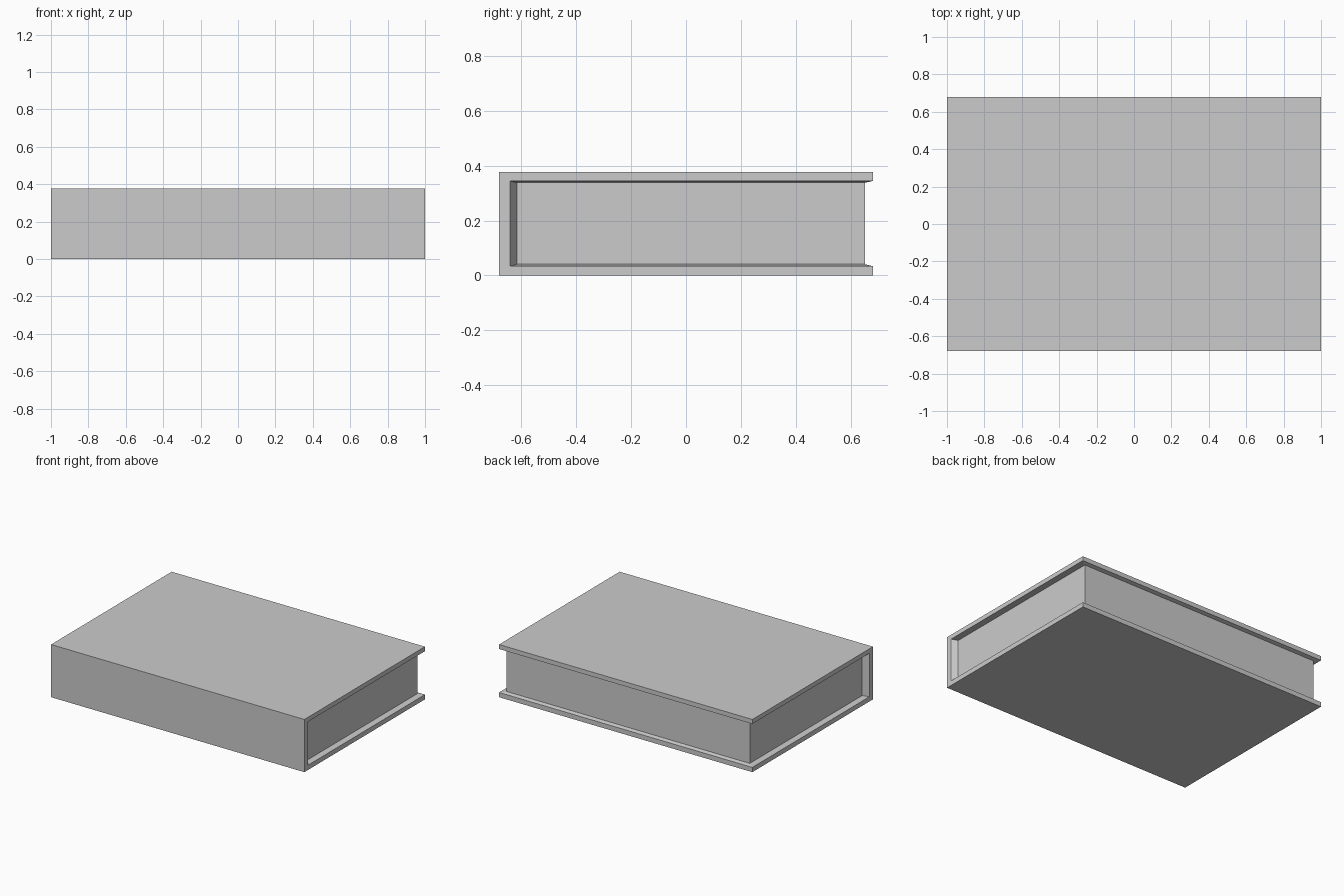
import bpy
import bmesh

cube = bpy.data.objects.get("Cube")
if cube:
    bpy.data.objects.remove(cube, do_unlink=True)

grey = bpy.data.materials.new("light_grey")
grey.use_nodes = True
colour = (0.6, 0.6, 0.6, 1)
grey.diffuse_color = colour
grey.node_tree.nodes["Principled BSDF"].inputs["Base Color"].default_value = colour


def add_object(name, bm):
    bmesh.ops.recalc_face_normals(bm, faces=bm.faces)
    mesh = bpy.data.meshes.new(name)
    bm.to_mesh(mesh)
    bm.free()
    mesh.materials.append(grey)
    obj = bpy.data.objects.new(name, mesh)
    bpy.context.collection.objects.link(obj)
    return obj


def bracket(front, back, bottom, top):
    """C-shaped path in (y, z), open at the back."""
    return [(back, top), (front, top), (front, bottom), (back, bottom)]


# Cover: outside, inner rim at the ends, and the seat around the pages
HALF, PAGE_HALF = 1.0, 0.96
PAGE = (-0.616, 0.652, 0.041, 0.338)
outer = bracket(-0.68, 0.68, 0, 0.376)
rim = bracket(-0.64, 0.68, 0.034, 0.344)
seat = bracket(*PAGE)

bm = bmesh.new()
stations = [(-PAGE_HALF, seat), (-HALF, rim), (-HALF, outer),
            (HALF, outer), (HALF, rim), (PAGE_HALF, seat)]
loops = [[bm.verts.new((x, y, z)) for y, z in path] for x, path in stations]
for i, a in enumerate(loops):
    b = loops[(i + 1) % len(loops)]
    for j in range(3):
        bm.faces.new((a[j], a[j + 1], b[j + 1], b[j]))
# Fore edges of the two boards, with their sloped inner lips
for j in (0, 3):
    s0, r0, o0, o1, r1, s1 = [loop[j] for loop in loops]
    bm.faces.new((r0, o0, o1, r1))
    bm.faces.new((s0, r0, r1, s1))
add_object("cover", bm)

# Page block
front, back, bottom, top = PAGE
bm = bmesh.new()
bmesh.ops.create_cube(bm, size=1)
bmesh.ops.scale(bm, verts=bm.verts, vec=(2 * PAGE_HALF, back - front, top - bottom))
bmesh.ops.translate(bm, verts=bm.verts, vec=(0, (front + back) / 2, (bottom + top) / 2))
add_object("page_block", bm)
